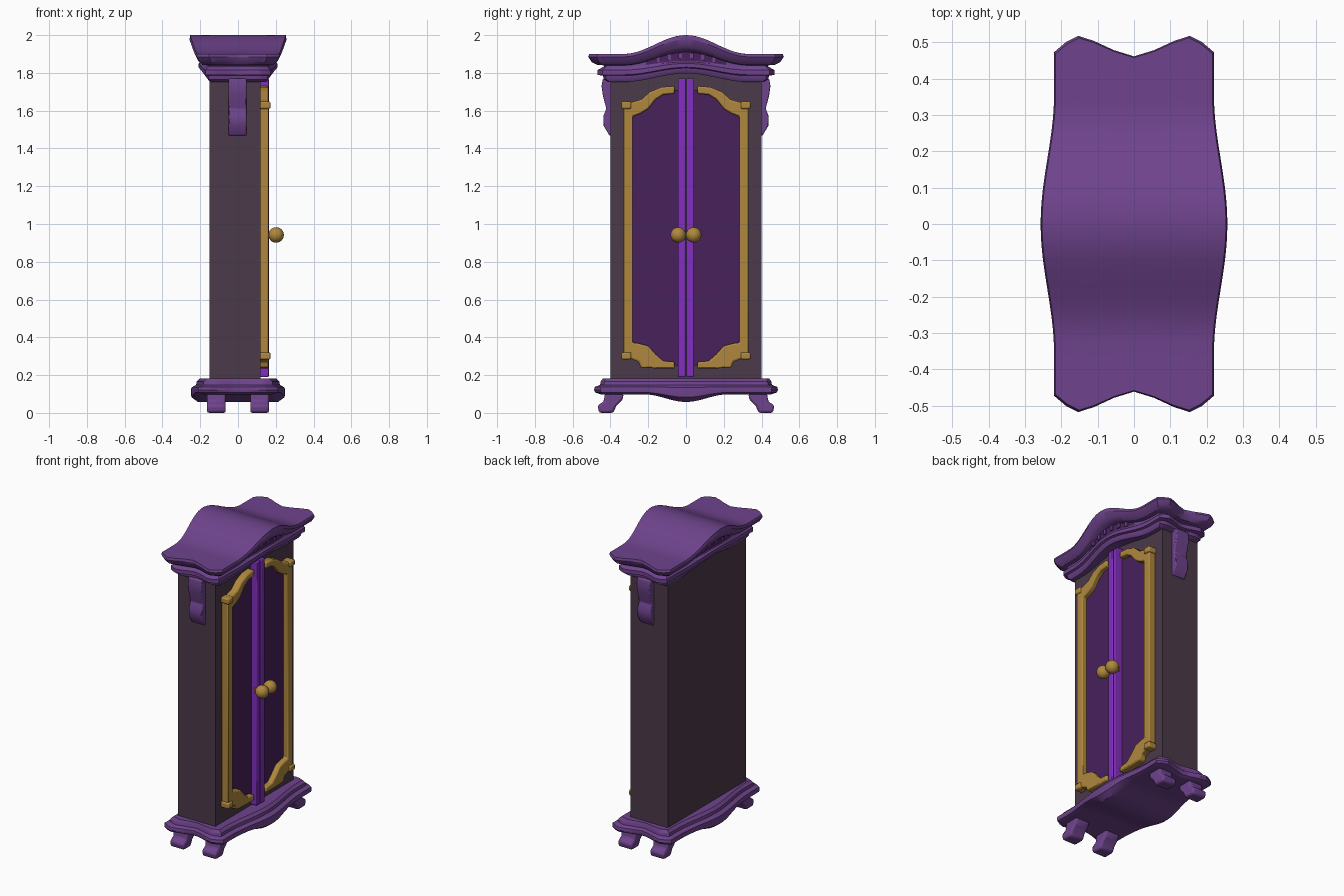
import bpy, bmesh, math

if "Cube" in bpy.data.objects:
    bpy.data.objects.remove(bpy.data.objects["Cube"])

def mat(name, c):
    m = bpy.data.materials.new(name)
    m.diffuse_color = (*c, 1)
    m.use_nodes = True
    m.node_tree.nodes["Principled BSDF"].inputs["Base Color"].default_value = m.diffuse_color
    return m

TRIM = mat("purple trim", (0.156, 0.056, 0.262))
BODY = mat("dark plum wood", (0.070, 0.041, 0.066))
PANEL = mat("deep purple panel", (0.065, 0.015, 0.105))
STRIP = mat("bright violet", (0.225, 0.028, 0.52))
GOLD = mat("gold", (0.43, 0.245, 0.047))

def finish(name, bm, *mats, bevel=0):
    bmesh.ops.recalc_face_normals(bm, faces=bm.faces)
    me = bpy.data.meshes.new(name)
    bm.to_mesh(me)
    bm.free()
    for m in mats:
        me.materials.append(m)
    ob = bpy.data.objects.new(name, me)
    bpy.context.collection.objects.link(ob)
    if bevel:
        b = ob.modifiers.new("bevel", 'BEVEL')
        b.width, b.segments = bevel, 2
        b.limit_method = 'ANGLE'
    return ob

def extrude_x(name, faces, x0, x1, m, sy=1, bevel=0):
    """Extrude 2D faces given in (y, z) from x0 to x1, optionally mirrored in y."""
    bm = bmesh.new()
    seen = {}
    def v(p):
        if p not in seen:
            seen[p] = bm.verts.new((x0, p[0] * sy, p[1]))
        return seen[p]
    fs = [bm.faces.new([v(p) for p in f]) for f in faces]
    r = bmesh.ops.extrude_face_region(bm, geom=fs, use_keep_orig=True)
    for e in r['geom']:
        if isinstance(e, bmesh.types.BMVert):
            e.co.x = x1
    return finish(name, bm, m, bevel=bevel)

def rect(y0, y1, z0, z1):
    return [[(y0, z0), (y1, z0), (y1, z1), (y0, z1)]]

def wave(y, w):
    return 0.5 + 0.5 * math.cos(math.pi * y / w) if abs(y) < w else 0

US = [-1, -.85, -.7, -.5, -.25, 0, .25, .5, .7, .85, 1]
DIP = {0: 1, .25: .7, .5: .25, .7: 0, .85: .3, 1: .8}
NV = 40

def moulding(name, layers, w, dark=None):
    """Stack of wavy outlines (half x, half y, z, arch height), bottom to top."""
    bm = bmesh.new()
    n = len(US)
    def vert(i, j, layer):
        hx, hy, z, amp = layer
        notch = 0.055 * max(0, (hy - .40) / .115)
        y = (2 * j / NV - 1) * (hy - notch * DIP[abs(US[i])])
        return bm.verts.new((US[i] * (hx + .037 * wave(y, .36)), y, z + amp * wave(y, w)))
    border = ([(i, 0) for i in range(n)] + [(n - 1, j) for j in range(1, NV + 1)]
              + [(i, NV) for i in range(n - 2, -1, -1)] + [(0, j) for j in range(NV - 1, 0, -1)])
    rings = []
    for k, layer in enumerate(layers):
        if k in (0, len(layers) - 1):       # closed caps
            g = {(i, j): vert(i, j, layer) for i in range(n) for j in range(NV + 1)}
            for i in range(n - 1):
                for j in range(NV):
                    bm.faces.new((g[i, j], g[i + 1, j], g[i + 1, j + 1], g[i, j + 1]))
        else:
            g = {ij: vert(*ij, layer) for ij in border}
        rings.append([g[ij] for ij in border])
    for k in range(len(rings) - 1):
        a, b = rings[k], rings[k + 1]
        for q in range(len(a)):
            p = (q + 1) % len(a)
            f = bm.faces.new((a[q], a[p], b[p], b[q]))
            if k == dark and abs(f.calc_center_median().y) < .22:
                f.material_index = 1
    return finish(name, bm, TRIM, PANEL)

# Cabinet body
extrude_x("cabinet_body", rect(-.4, .4, .15, 1.81), -.15, .118, BODY)

# Arched crown with recessed dark fascia
moulding("crown", [
    (.145, .41, 1.752, .045), (.155, .435, 1.765, .045), (.158, .44, 1.785, .04),
    (.172, .468, 1.79, .04), (.172, .468, 1.815, .035), (.16, .445, 1.828, .03),
    (.158, .435, 1.834, .03), (.158, .435, 1.84, .07), (.185, .47, 1.842, .075),
    (.205, .50, 1.858, .077), (.22, .518, 1.885, .092), (.216, .512, 1.9, .1)], .33, dark=6)

# Small studs along the fascia, front and back
for sx in (-1, 1):
    for y in (-.15, -.09, -.03, .03, .09, .15):
        z = 1.838 + .05 * wave(y, .33)
        x = sx * (.158 + .037 * wave(y, .36))
        extrude_x("fascia_stud", rect(y - .01, y + .01, z - .012, z + .018), x - .008, x + .008, TRIM)

# Wavy plinth with a dropped centre
moulding("plinth", [
    (.15, .42, .098, -.04), (.175, .45, .098, -.04), (.21, .48, .108, -.025),
    (.212, .487, .12, -.01), (.21, .483, .138, -.004), (.185, .455, .148, 0),
    (.182, .452, .166, 0), (.165, .44, .182, 0)], .22)

FOOT = [[(.33, .105), (.43, .105), (.435, .06), (.468, .04), (.46, .0), (.385, .0), (.37, .035), (.335, .07)]]
CORBEL = [[(.39, 1.77), (.44, 1.77), (.447, 1.73), (.44, 1.68), (.422, 1.61), (.438, 1.57),
           (.436, 1.52), (.405, 1.468), (.39, 1.468)]]
# Door frame: matching outer and inner edge points from top to bottom
OUT = [(.06, 1.73), (.13, 1.725), (.19, 1.70), (.235, 1.66), (.285, 1.645), (.332, 1.645),
       (.332, .285), (.29, .285), (.25, .27), (.24, .24), (.15, .235), (.06, .235)]
INN = [(.06, 1.69), (.12, 1.685), (.16, 1.66), (.20, 1.61), (.24, 1.585), (.282, 1.57),
       (.282, .372), (.25, .368), (.2, .355), (.16, .31), (.12, .275), (.06, .27)]
FRAME = [[OUT[i], OUT[i + 1], INN[i + 1], INN[i]] for i in range(len(OUT) - 1)]
MID = [((a[0] + b[0]) / 2, (a[1] + b[1]) / 2) for a, b in zip(OUT, INN)]
DOOR = [[(.03, 1.71)] + MID + [(.03, .25)]]

for s, side in ((-1, "left"), (1, "right")):
    # Feet
    for x in (-.165, .065):
        extrude_x(side + "_foot", FOOT, x, x + .1, TRIM, s, .012)
    # Scrolled side bracket
    extrude_x(side + "_bracket", CORBEL, -.05, .045, TRIM, s, .006)
    # Door panel, gold frame, corner blocks and centre strip
    extrude_x(side + "_door_panel", DOOR, .11, .128, PANEL, s)
    extrude_x(side + "_door_frame", FRAME, .112, .162, GOLD, s, .008)
    for z in (.283, 1.61):
        extrude_x(side + "_frame_block", rect(.29, .342, z, z + .038), .112, .172, GOLD, s, .008)
    extrude_x(side + "_centre_strip", rect(.003, .042, .19, 1.77), .112, .163, STRIP, s, .005)
    # Knob with short stem
    bm = bmesh.new()
    bmesh.ops.create_uvsphere(bm, u_segments=20, v_segments=12, radius=.041)
    bmesh.ops.translate(bm, verts=bm.verts, vec=(.202, s * .041, .942))
    finish(side + "_knob", bm, GOLD)
    extrude_x(side + "_knob_stem", rect(.026, .05, .93, .954), .15, .19, GOLD, s)

# Smooth shading with sharp edges kept
for ob in bpy.context.collection.objects:
    ob.select_set(True)
    bpy.context.view_layer.objects.active = ob
bpy.ops.object.shade_smooth_by_angle(angle=math.radians(30))
